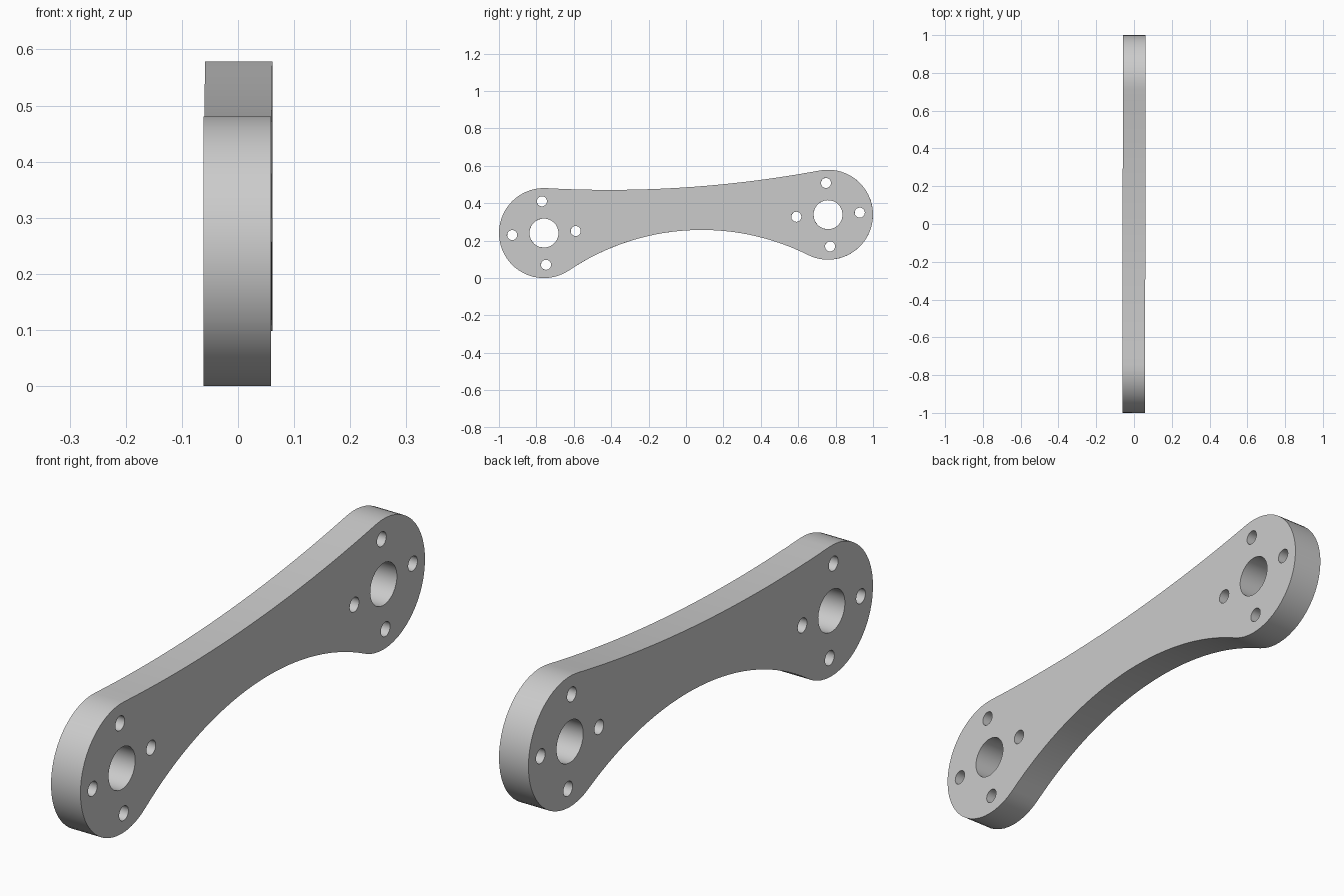
import bpy, bmesh
from math import sin, cos, pi, atan2, radians, hypot
from mathutils import Matrix

cube = bpy.data.objects.get("Cube")
if cube:
    bpy.data.objects.remove(cube, do_unlink=True)

HALF_SPAN, END_R = 0.761, 0.2405      # hub centres and hub radius
THICK = 0.12
TILT, YAW = radians(3.7), -0.0015


def arc(cu, cv, r, a0, a1, n):
    """Points on an arc in the plate plane, ends included."""
    return [(cu + r * cos(a0 + (a1 - a0) * i / n),
             cv + r * sin(a0 + (a1 - a0) * i / n)) for i in range(n + 1)]


def waist(v):
    """Radius, centre height and half angle of the arc that meets both hubs
    tangentially and passes the middle at height v."""
    k = END_R - v
    c = (HALF_SPAN ** 2 - k * k) / (2 * k)
    return c - v, c, atan2(HALF_SPAN, c)


# Outline: two round hubs joined by a shallow top arc and a deep lower arc
rt, ct, at = waist(0.195)
rb, cb, ab = waist(0.035)
outline = arc(HALF_SPAN, 0, END_R, -pi / 2 - ab, pi / 2 + at, 32)
outline += arc(0, ct, rt, -pi / 2 + at, -pi / 2 - at, 24)[1:]
outline += arc(-HALF_SPAN, 0, END_R, pi / 2 - at, 3 * pi / 2 + ab, 32)[1:]
outline += arc(0, -cb, rb, pi / 2 + ab, pi / 2 - ab, 32)[1:-1]
loops = [outline]

# Bearing hole and four bolt holes in each hub
for side in (-1, 1):
    u = side * HALF_SPAN
    loops.append(arc(u, 0, 0.0775, 0, 2 * pi, 32)[:-1])
    for k in range(4):
        a = k * pi / 2
        loops.append(arc(u + 0.17 * cos(a), 0.17 * sin(a), 0.027,
                         0, 2 * pi, 20)[:-1])

# Fill the profile and extrude it to thickness
bm = bmesh.new()
for pts in loops:
    vs = [bm.verts.new((-THICK / 2, u, v)) for u, v in pts]
    for a, b in zip(vs, vs[1:] + vs[:1]):
        bm.edges.new((a, b))
bmesh.ops.triangle_fill(bm, edges=bm.edges[:], use_beauty=True)
ext = bmesh.ops.extrude_face_region(bm, geom=bm.faces[:], use_keep_orig=True)
moved = [g for g in ext["geom"] if isinstance(g, bmesh.types.BMVert)]
bmesh.ops.translate(bm, verts=moved, vec=(THICK, 0, 0))
bmesh.ops.recalc_face_normals(bm, faces=bm.faces[:])

# Tilt the link and set it on the ground
bm.transform(Matrix.Rotation(YAW, 4, "Z") @ Matrix.Rotation(TILT, 4, "X"))
low = min(v.co.z for v in bm.verts)
bmesh.ops.translate(bm, verts=bm.verts[:], vec=(0, 0, -low))

mesh = bpy.data.meshes.new("link_plate")
bm.to_mesh(mesh)
bm.free()
plate = bpy.data.objects.new("link_plate", mesh)
bpy.context.collection.objects.link(plate)

# Plain grey material
colour = (0.6, 0.6, 0.6, 1)
grey = bpy.data.materials.new("light_grey")
grey.use_nodes = True
grey.diffuse_color = colour
grey.node_tree.nodes["Principled BSDF"].inputs["Base Color"].default_value = colour
mesh.materials.append(grey)

bpy.ops.object.select_all(action="DESELECT")
plate.select_set(True)
bpy.context.view_layer.objects.active = plate
bpy.ops.object.shade_smooth_by_angle(angle=radians(30))
